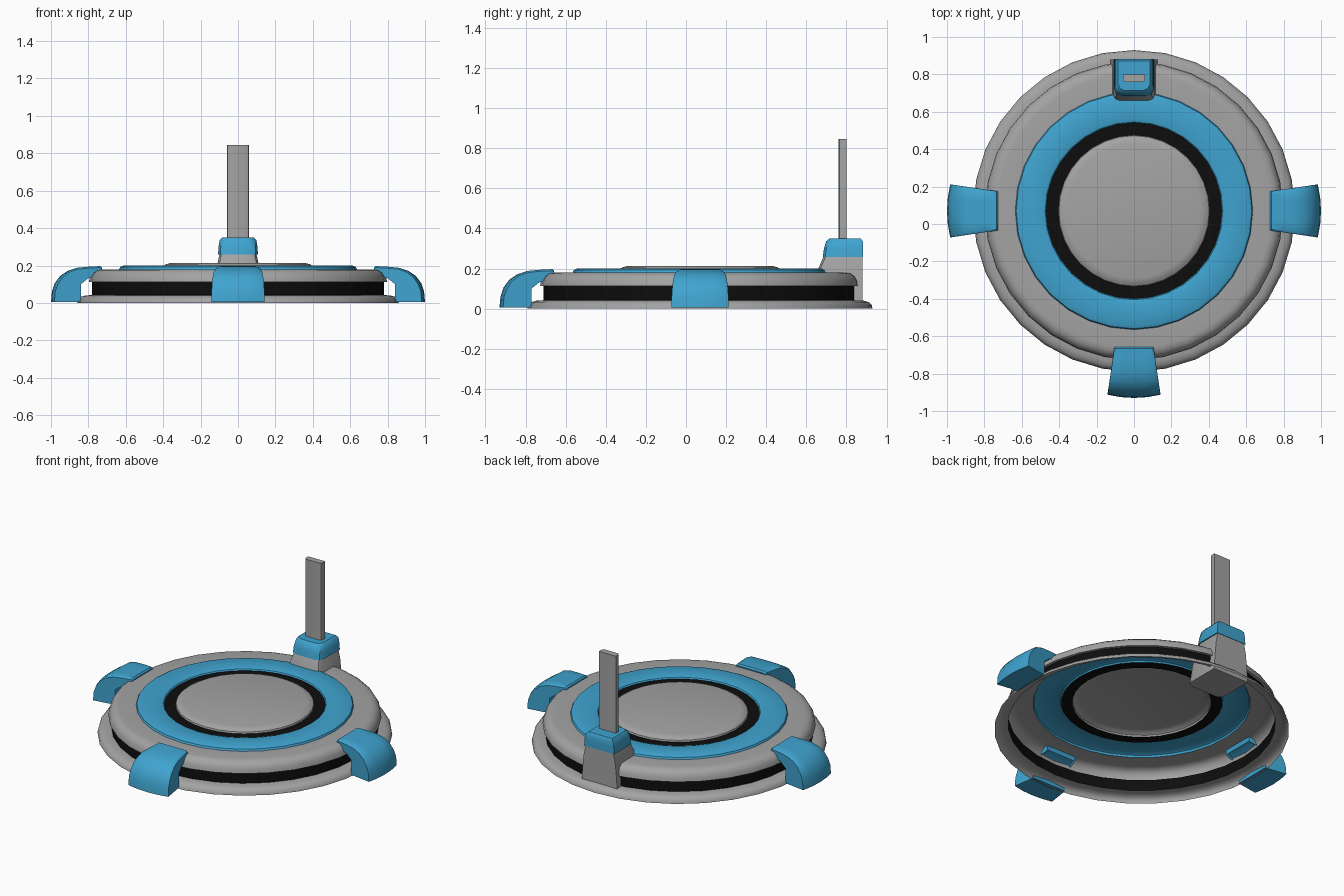
import bpy, bmesh, math

if "Cube" in bpy.data.objects:
    bpy.data.objects.remove(bpy.data.objects["Cube"])

CY = 0.07   # centre of the disc in y


def material(name, rgb):
    m = bpy.data.materials.new(name)
    m.diffuse_color = (*rgb, 1)
    m.use_nodes = True
    m.node_tree.nodes["Principled BSDF"].inputs["Base Color"].default_value = m.diffuse_color
    return m


GREY = material("warm grey", (0.37, 0.37, 0.37))
BLUE = material("bright blue", (0.05, 0.37, 0.63))
BLACK = material("black", (0.004, 0.004, 0.004))


def finish(bm, name, mats, bevel=0, angle=35, recalc=True):
    if recalc:
        bmesh.ops.recalc_face_normals(bm, faces=bm.faces)
    me = bpy.data.meshes.new(name)
    bm.to_mesh(me)
    bm.free()
    ob = bpy.data.objects.new(name, me)
    bpy.context.collection.objects.link(ob)
    for m in mats:
        me.materials.append(m)
    if bevel:
        b = ob.modifiers.new("bevel", 'BEVEL')
        b.width, b.segments = bevel, 2
        b.limit_method, b.angle_limit = 'ANGLE', math.radians(40)
    bpy.ops.object.select_all(action='DESELECT')
    ob.select_set(True)
    bpy.context.view_layer.objects.active = ob
    bpy.ops.object.shade_smooth_by_angle(angle=math.radians(angle))
    return ob


# Disc parts: thin open shells turned around the centre
def lathe(name, profile, mat, sides=32):
    bm = bmesh.new()
    rings = []
    for r, z in profile:
        if r == 0:
            rings.append([bm.verts.new((0, CY, z))] * sides)
            continue
        rings.append([bm.verts.new((r * math.cos(2 * math.pi * i / sides),
                                    CY + r * math.sin(2 * math.pi * i / sides), z))
                      for i in range(sides)])
    for a, b in zip(rings, rings[1:]):
        for i in range(sides):
            j = (i + 1) % sides
            vs = [a[i], a[j], b[j], b[i]]
            bm.faces.new(list(dict.fromkeys(vs)))
    return finish(bm, name, [mat], recalc=False)


lathe("base_flange", [(.86, 0), (.856, .018), (.84, .033), (.815, .04), (.78, .042)], GREY)
lathe("side_band", [(.78, .042), (.78, .112)], BLACK)
lathe("top_rim", [(.78, .112), (.797, .112), (.793, .14), (.78, .162), (.76, .176),
                  (.735, .18), (.635, .18)], GREY)
lathe("blue_ring", [(.635, .18), (.63, .192), (.615, .199), (.49, .199), (.475, .194), (.47, .186)], BLUE)
lathe("inner_band", [(.47, .186), (.405, .186)], BLACK)
lathe("centre_pad", [(.405, .186), (.402, .196), (.385, .207), (.36, .213), (0, .213)], GREY)


# Feet: L-shaped profile (radius, height), widening outward with a bowed front
def foot(name, angle):
    profile = [(.84, .005), (1.0, .005), (.995, .06), (.98, .105), (.95, .145), (.91, .172),
               (.86, .188), (.80, .194), (.735, .197), (.727, .188), (.735, .155), (.80, .14), (.84, .10)]
    steps = [-1, -.9, -.5, 0, .5, .9, 1]
    bm = bmesh.new()
    rows = []
    for t in steps:
        row = []
        for r, z in profile:
            half = .105 + .037 * (r - .73) / .27
            drop = .008 if abs(t) == 1 and z > .1 else 0     # softened side edges
            rr = r - .018 * t * t * max(0, (r - .84) / .16)
            x, y = rr, t * half
            row.append(bm.verts.new((x * math.cos(angle) - y * math.sin(angle),
                                     CY + x * math.sin(angle) + y * math.cos(angle), z - drop)))
        rows.append(row)
    n = len(profile)
    for a, b in zip(rows, rows[1:]):
        for i in range(n):
            j = (i + 1) % n
            bm.faces.new((a[i], a[j], b[j], b[i]))
    bm.faces.new(rows[0])
    bm.faces.new(rows[-1])
    return finish(bm, name, [BLUE])


for nm, deg in (("right_foot", 0), ("left_foot", 180), ("front_foot", 270)):
    foot(nm, math.radians(deg))


# Stacked sections with chamfered front corners: (z, half width, front y, back y, chamfer)
def stack(name, sections, mat, bevel=0):
    bm = bmesh.new()
    rows = []
    for z, w, f, b, c in sections:
        pts = [(-w, b), (-w, f + c), (-w + c * .3, f + c * .3), (-w + c, f),
               (w - c, f), (w - c * .3, f + c * .3), (w, f + c), (w, b)]
        rows.append([bm.verts.new((x, y, z)) for x, y in pts])
    for a, b in zip(rows, rows[1:]):
        for i in range(8):
            j = (i + 1) % 8
            bm.faces.new((a[i], a[j], b[j], b[i]))
    bm.faces.new(rows[0][::-1])
    bm.faces.new(rows[-1])
    return finish(bm, name, [mat], bevel)


# Post at the back: flared socket, cap and flat pole
stack("post_socket", [(.01, .128, .635, .88, .035), (.12, .12, .648, .88, .035),
                      (.2, .112, .66, .88, .035), (.265, .098, .688, .88, .035)], GREY)
stack("post_cap", [(.258, .107, .682, .883, .04), (.30, .104, .688, .883, .04),
                   (.335, .098, .698, .882, .04), (.349, .085, .714, .872, .035)], BLUE)
stack("pole", [(.3, .06, .76, .80, .014), (.845, .06, .76, .80, .014)], GREY)
